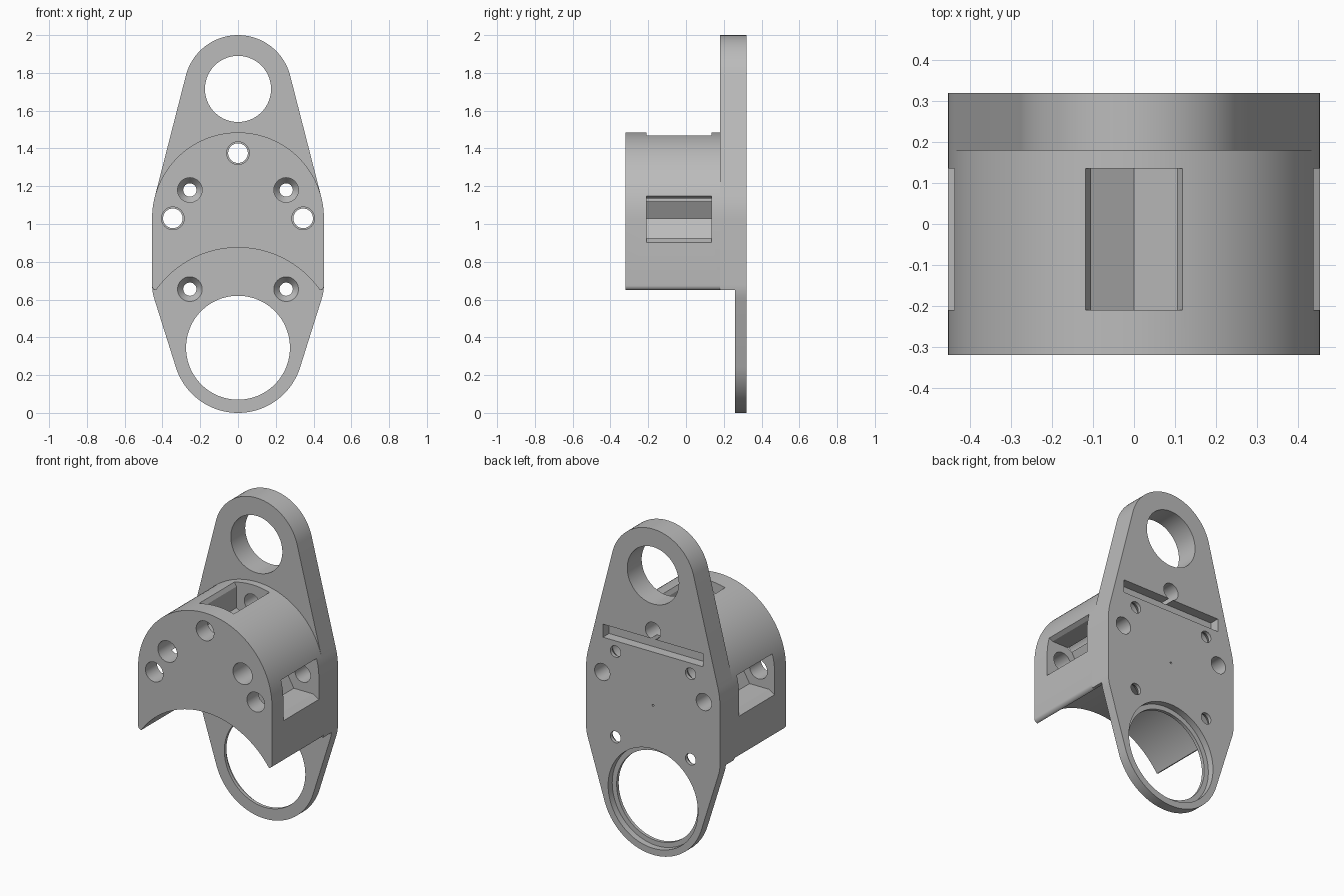
import bpy, bmesh, math
from mathutils import Vector
from mathutils.geometry import convex_hull_2d

if "Cube" in bpy.data.objects:
    bpy.data.objects.remove(bpy.data.objects["Cube"], do_unlink=True)

grey = bpy.data.materials.new("matte grey")
grey.use_nodes = True
COLOR = (0.5, 0.5, 0.5, 1)
grey.diffuse_color = COLOR
grey.node_tree.nodes["Principled BSDF"].inputs["Base Color"].default_value = COLOR

BARREL_Z, MOTOR_Z, EYE_Z = 1.03, 0.345, 1.715   # centres of the three round features
FRONT, STEP, THIN, BACK = -0.32, 0.18, 0.26, 0.32


def circle(cx, cz, r, n=128):
    return [Vector((cx + r * math.cos(i * math.tau / n), cz + r * math.sin(i * math.tau / n)))
            for i in range(n)]


def hull(*circles):
    pts = [p for c in circles for p in c]
    return [pts[i] for i in convex_hull_2d(pts)]


def loft(name, front, back, y0, y1):
    """Solid between an x-z outline at y0 and a matching one at y1."""
    bm = bmesh.new()
    a = [bm.verts.new((p[0], y0, p[1])) for p in front]
    b = [bm.verts.new((p[0], y1, p[1])) for p in back]
    bm.faces.new(a)
    bm.faces.new(b[::-1])
    for i in range(len(a)):
        j = (i + 1) % len(a)
        bm.faces.new((a[j], a[i], b[i], b[j]))
    bmesh.ops.recalc_face_normals(bm, faces=bm.faces)
    mesh = bpy.data.meshes.new(name)
    bm.to_mesh(mesh)
    bm.free()
    ob = bpy.data.objects.new(name, mesh)
    bpy.context.collection.objects.link(ob)
    mesh.materials.append(grey)
    return ob


def prism(name, outline, y0, y1):
    return loft(name, outline, outline, y0, y1)


def rect(x0, x1, z0, z1):
    return [(x0, z0), (x1, z0), (x1, z1), (x0, z1)]


def cut(target, cutter):
    """Subtract the cutter, then discard it."""
    cutter.hide_render = True
    mod = target.modifiers.new("cut", 'BOOLEAN')
    mod.operation, mod.solver, mod.object = 'DIFFERENCE', 'EXACT', cutter
    bpy.ops.object.select_all(action='DESELECT')
    bpy.context.view_layer.objects.active = target
    target.select_set(True)
    bpy.ops.object.modifier_apply(modifier=mod.name)
    bpy.data.objects.remove(cutter, do_unlink=True)


def bore(target, x, z, r, y0, y1, r_end=None, n=48):
    cut(target, loft("bore_cutter", circle(x, z, r, n), circle(x, z, r_end or r, n), y0, y1))


# Main shapes
barrel = circle(0, BARREL_Z, 0.455)
plate = prism("mounting_plate",
              hull(circle(0, EYE_Z, 0.285), barrel, circle(0, MOTOR_Z, 0.345),
                   circle(0.205, 0.68, 0.25), circle(-0.205, 0.68, 0.25)), STEP, BACK)
block = prism("front_block",
              hull(barrel, circle(0.43, 0.674, 0.025, 32), circle(-0.43, 0.674, 0.025, 32)),
              FRONT, STEP)

# Concave saddle under the block, and the thin lower half of the plate
for part in (plate, block):
    bore(part, 0, MOTOR_Z, 0.53, -0.5, THIN, n=192)
cut(plate, prism("thin_cutter", rect(-0.6, 0.6, -0.1, 0.65), 0, THIN))

# Large eye, and the large lower opening with its rear recess
bore(plate, 0, EYE_Z, 0.175, 0, 0.5, n=96)
bore(plate, 0, MOTOR_Z, 0.275, 0, 0.5, n=128)
bore(plate, 0, MOTOR_Z, 0.305, 0.28, 0.5, n=128)

# Four countersunk screw holes
for x in (-0.255, 0.255):
    bore(block, x, 1.18, 0.065, -0.5, 0.3)
    bore(plate, x, 1.18, 0.065, 0, THIN)
    for z in (1.18, 0.655):
        bore(plate, x, z, 0.035, 0, 0.5)
        bore(plate, x, z, 0.066, THIN - 0.001, 0.3, 0.034)

# Slot across the back, and the small centre mark
cut(plate, prism("slot_cutter", rect(-0.34, 0.34, 1.245, 1.325), 0.26, 0.5))
bore(plate, 0, 0.917, 0.006, 0.3, 0.5, n=12)

# Three rod holes, each with a pointed pocket opening outward with flared lips
POCKET = [(-0.121, 0), (-0.06, -0.105), (0.07, -0.105), (0.14, -0.145),
          (0.14, 0.145), (0.07, 0.105), (-0.06, 0.105)]
for angle in (0, math.pi / 2, math.pi):
    c, s = math.cos(angle), math.sin(angle)
    x, z = 0.345 * c, BARREL_Z + 0.345 * s
    bore(block, x, z, 0.06, -0.5, 0)
    bore(block, x, z, 0.052, -0.1, 0.3)
    bore(plate, x, z, 0.052, 0, 0.5)
    outline = [(x + u * c - v * s, z + u * s + v * c) for u, v in POCKET]
    cut(block, prism("pocket_cutter", outline, -0.21, 0.135))

# Smooth round surfaces, crisp edges
for part in (plate, block):
    bpy.ops.object.select_all(action='DESELECT')
    bpy.context.view_layer.objects.active = part
    part.select_set(True)
    bpy.ops.object.shade_smooth_by_angle(angle=math.radians(25))
